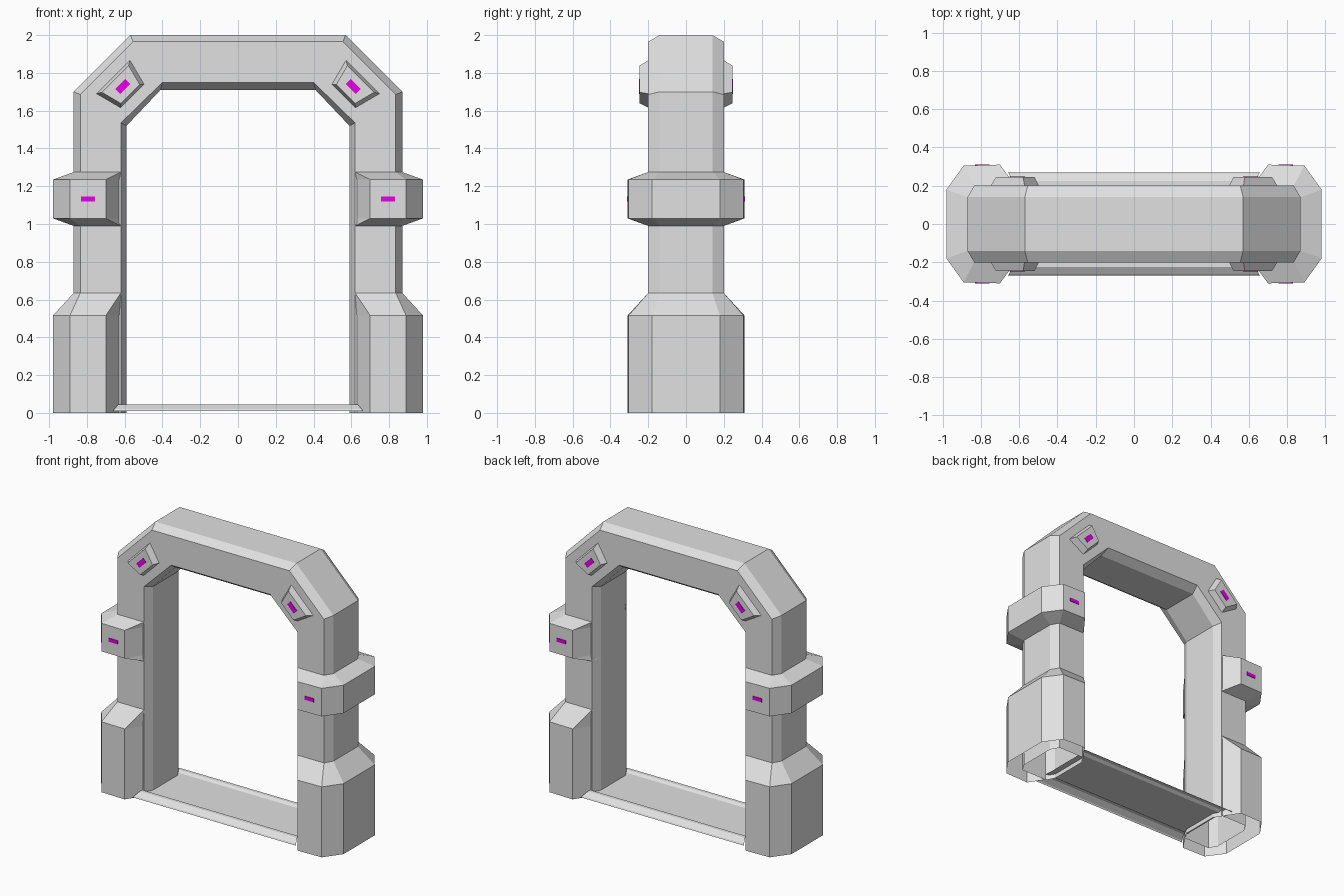
import bpy
import bmesh
from mathutils import Vector

cube = bpy.data.objects.get("Cube")
if cube:
    bpy.data.objects.remove(cube, do_unlink=True)


def material(name, colour):
    mat = bpy.data.materials.new(name)
    mat.use_nodes = True
    mat.diffuse_color = colour
    mat.node_tree.nodes["Principled BSDF"].inputs["Base Color"].default_value = colour
    return mat


grey = material("light grey", (0.75, 0.75, 0.75, 1))
magenta = material("magenta", (1, 0, 1, 1))


def loft(name, rings, mat, closed=True, cap_start=False, cap_end=False):
    """Join matching rings of points with quads."""
    bm = bmesh.new()
    loops = [[bm.verts.new(p) for p in ring] for ring in rings]
    count = len(loops[0])
    for a, b in zip(loops, loops[1:]):
        for i in range(count if closed else count - 1):
            j = (i + 1) % count
            bm.faces.new((a[i], a[j], b[j], b[i]))
    if cap_start:
        bm.faces.new(loops[0])
    if cap_end:
        bm.faces.new(loops[-1])
    bmesh.ops.recalc_face_normals(bm, faces=bm.faces)
    mesh = bpy.data.meshes.new(name)
    bm.to_mesh(mesh)
    bm.free()
    mesh.materials.append(mat)
    obj = bpy.data.objects.new(name, mesh)
    bpy.context.collection.objects.link(obj)
    return obj


FACE, EDGE = 0.20, 0.14   # half depth of the flat front and of the rim faces

# Arch: chamfered section swept up one side, over the top and down the other
stations = [   # outer rim, outer front, inner front, inner rim as (x, z)
    [(0.87, 0), (0.835, 0), (0.62, 0), (0.59, 0)],
    [(0.87, 1.70), (0.835, 1.685), (0.62, 1.535), (0.59, 1.52)],
    [(0.57, 2.0), (0.555, 1.965), (0.40, 1.75), (0.41, 1.71)],
]


def arch_ring(points, side):
    half = [(side * x, -d, z) for (x, z), d in zip(points, (EDGE, FACE, FACE, EDGE))]
    return half + [(x, -y, z) for x, y, z in reversed(half)]


loft("arch_frame",
     [arch_ring(s, 1) for s in stations] + [arch_ring(s, -1) for s in reversed(stations)],
     grey)

# Sleeves: thickened foot and collar wrapped around each leg
slim = [(0.59, EDGE), (0.62, FACE), (0.835, FACE), (0.87, EDGE)]
wide = [(0.59, EDGE), (0.70, 0.31), (0.89, 0.305), (0.98, 0.18)]


def sleeve_ring(section, z, side):
    half = [(side * x, -y, z) for x, y in section]
    return half + [(x, -y, z) for x, y, z in reversed(half)]


def panel(name, corners, centre, along, out, y0, y1, scale, mat):
    """Raised plate on the front or back, set in its own tilted axes."""
    def ring(y, s):
        pts = [centre + along * (u * s) + out * (v * s) for u, v in corners]
        return [(p.x, y, p.y) for p in pts]
    loft(name, [ring(y0, 1), ring(y1, scale)], mat, cap_end=True)


def rectangle(w, h):
    return [(-w, -h), (w, -h), (w, h), (-w, h)]


pod = [(-0.088, -0.071), (0.088, -0.071), (0.125, 0.071), (-0.125, 0.071)]

for side, label in ((1, "left"), (-1, "right")):
    foot = [(wide, 0), (wide, 0.515), (slim, 0.635)]
    collar = [(slim, 0.99), (wide, 1.03), (wide, 1.235), (slim, 1.275)]
    for part, levels in (("foot", foot), ("collar", collar)):
        loft(f"{label}_{part}", [sleeve_ring(s, z, side) for s, z in levels],
             grey, closed=False)

    # Corner pods and the coloured lights, on both faces
    along = Vector((1, -side)).normalized()
    out = Vector((side, 1)).normalized()
    corner = Vector((side * 0.61, 1.728))
    for facing, end in ((-1, "front"), (1, "back")):
        panel(f"{label}_{end}_corner_pod", pod, corner, along, out,
              facing * 0.20, facing * 0.245, 0.8, grey)
        panel(f"{label}_{end}_corner_light", rectangle(0.038, 0.018), corner,
              along, out, facing * 0.244, facing * 0.248, 1, magenta)
        panel(f"{label}_{end}_collar_light", rectangle(0.037, 0.013),
              Vector((side * 0.793, 1.132)), Vector((1, 0)), Vector((0, 1)),
              facing * 0.304, facing * 0.312, 1, magenta)

# Threshold: thin floor strip with sloped kerbs and a shallow recess
kerb = [(0.27, 0.01, 0.66), (0.265, 0.02, 0.655), (0.225, 0.045, 0.635),
        (0.20, 0.045, 0.635), (0.18, 0.032, 0.635)]


def kerb_line(side):
    half = [(side * x, -y, z) for y, z, x in kerb]
    return half + [(x, -y, z) for x, y, z in reversed(half)]


loft("threshold", [kerb_line(-1), kerb_line(1)], grey, closed=False)
